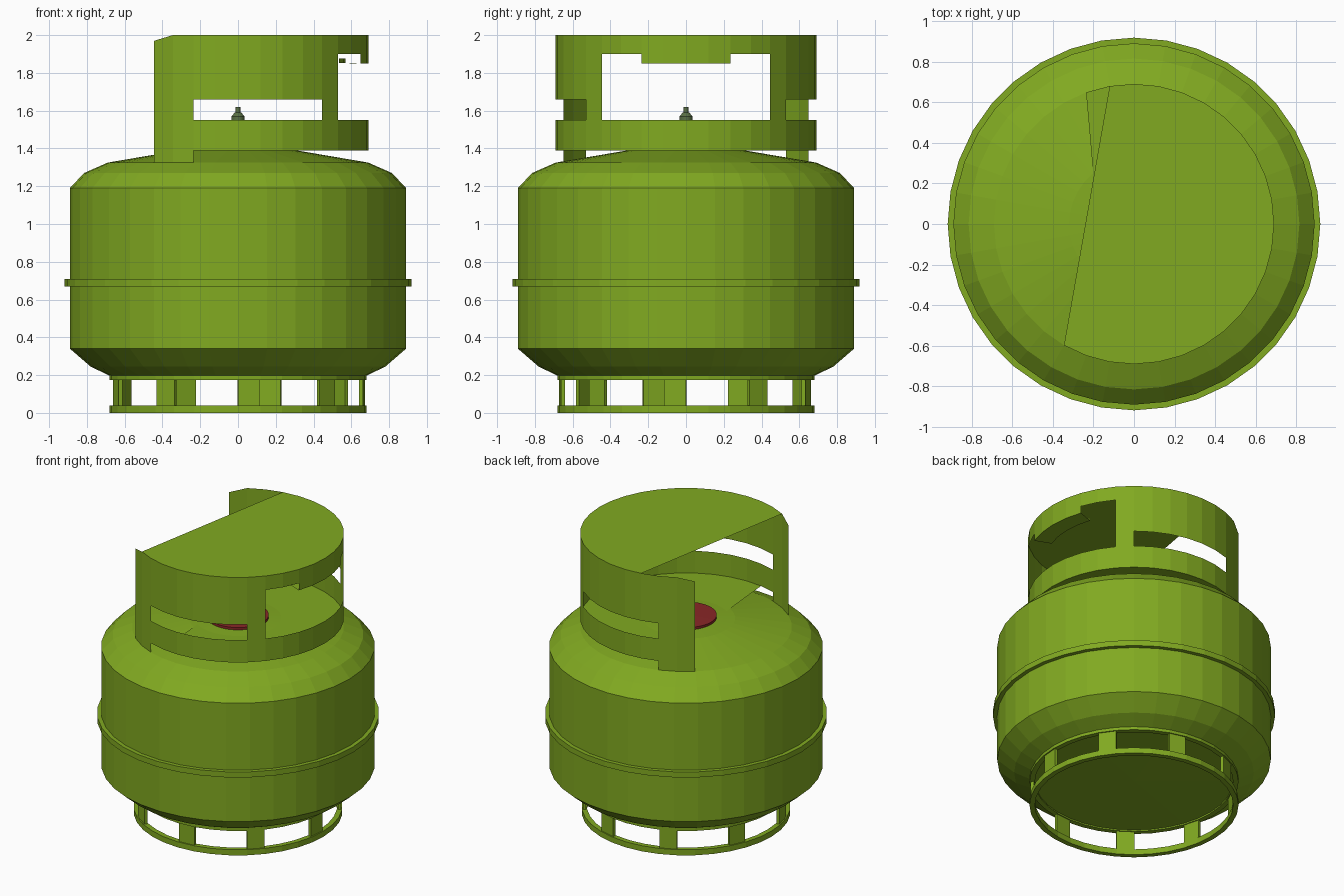
import bpy, bmesh
from math import sin, cos, radians

if "Cube" in bpy.data.objects:
    bpy.data.objects.remove(bpy.data.objects["Cube"])


def material(name, rgb):
    m = bpy.data.materials.new(name)
    m.diffuse_color = (*rgb, 1)
    m.use_nodes = True
    m.node_tree.nodes["Principled BSDF"].inputs["Base Color"].default_value = m.diffuse_color
    return m


GREEN = material("green_paint", (0.22, 0.40, 0.015))
RED = material("red_seal", (0.25, 0.02, 0.02))
METAL = material("valve_metal", (0.10, 0.16, 0.06))


def pt(r, a, z):
    """Point at radius r, angle a (degrees from the front towards +x)."""
    return (r * sin(radians(a)), -r * cos(radians(a)), z)


def finish(name, bm, mat, solid=True):
    bmesh.ops.remove_doubles(bm, verts=bm.verts, dist=1e-4)
    if solid:
        bmesh.ops.recalc_face_normals(bm, faces=bm.faces)
    me = bpy.data.meshes.new(name)
    bm.to_mesh(me)
    bm.free()
    me.materials.append(mat)
    ob = bpy.data.objects.new(name, me)
    bpy.context.collection.objects.link(ob)
    return ob


def face(bm, points):
    bm.faces.new([bm.verts.new(p) for p in points])


def revolve(name, profile, mat, sides=36, closed=False):
    """Turn an (r, z) profile around the z axis; r = 0 closes to a tip."""
    bm = bmesh.new()
    step = 360 / sides
    pairs = list(zip(profile, profile[1:] + profile[:1]))
    if not closed:
        pairs.pop()
    for (r0, z0), (r1, z1) in pairs:
        for i in range(sides):
            a, b = i * step, (i + 1) * step
            ps = [pt(r0, a, z0)]
            if r0 > 0:
                ps.append(pt(r0, b, z0))
            if r1 > 0:
                ps.append(pt(r1, b, z1))
            ps.append(pt(r1, a, z1))
            face(bm, ps)
    return finish(name, bm, mat)


def strip(bm, a0, a1, lo, hi, step=10):
    """Arc strip between two (r, z) rims."""
    for a in range(a0, a1, step):
        b = a + step
        face(bm, [pt(lo[0], a, lo[1]), pt(lo[0], b, lo[1]),
                  pt(hi[0], b, hi[1]), pt(hi[0], a, hi[1])])


# Tank body with its middle weld band
revolve("tank_body", [
    (0, .18), (.655, .185), (.78, .245), (.89, .34), (.89, .67), (.918, .67),
    (.918, .71), (.89, .71), (.89, 1.19), (.815, 1.27), (.69, 1.325),
    (.32, 1.388), (0, 1.405)], GREEN)

# Foot: two rims joined by nine bars
revolve("foot_lower_rim", [(.68, 0), (.68, .04), (.645, .04), (.645, 0)],
        GREEN, closed=True)
revolve("foot_upper_rim", [(.68, .175), (.68, .2), (.645, .2), (.645, .175)],
        GREEN, closed=True)
bm = bmesh.new()
for k in range(9):
    a = 40 * k
    strip(bm, a, a + 10, (.672, .04), (.672, .175))
bars = finish("foot_bars", bm, GREEN, solid=False)
mod = bars.modifiers.new("thickness", 'SOLIDIFY')
mod.thickness = .02
mod.offset = -1

# Collar wall: sheet with cut-outs, open towards -x
R = .69
walls = [(-40, -20, 1.32, 2), (200, 220, 1.32, 2),      # end posts
         (-20, 40, 1.66, 2), (140, 200, 1.66, 2),       # upper side panels
         (40, 50, 1.55, 2), (130, 140, 1.55, 2),        # middle posts
         (50, 130, 1.90, 2), (70, 110, 1.85, 1.90),     # grip wall
         (-20, 200, 1.39, 1.55)]                        # lower band
bm = bmesh.new()
for a0, a1, z0, z1 in walls:
    strip(bm, a0, a1, (R, z0), (R, z1))
# clipped top corners at the open ends
for v in bm.verts:
    if v.co.x < -.42 and v.co.z > 1.9:
        v.co.z = 1.97
finish("collar_wall", bm, GREEN, solid=False)

# Grip: flange turned inward with a small lip
bm = bmesh.new()
strip(bm, 70, 110, (R, 1.85), (.57, 1.852))
strip(bm, 70, 110, (.57, 1.852), (.57, 1.875))
finish("collar_grip", bm, GREEN, solid=False)

# Flat sheets closing the collar's top and bottom, cut along chords
for name, a0, a1, z in (("collar_top_sheet", -30, 190, 2.0),
                        ("collar_bottom_sheet", -10, 200, 1.39)):
    bm = bmesh.new()
    face(bm, [pt(R, a, z) for a in range(a0, a1 + 1, 10)])
    finish(name, bm, GREEN, solid=False)

# Red seal and valve
revolve("valve_seal", [(0, 1.395), (.2, 1.395), (.2, 1.412), (0, 1.415)], RED)
revolve("valve", [(0, 1.40), (.035, 1.40), (.035, 1.57), (.017, 1.59),
                  (.012, 1.59), (.012, 1.62), (0, 1.62)], METAL, sides=16)
